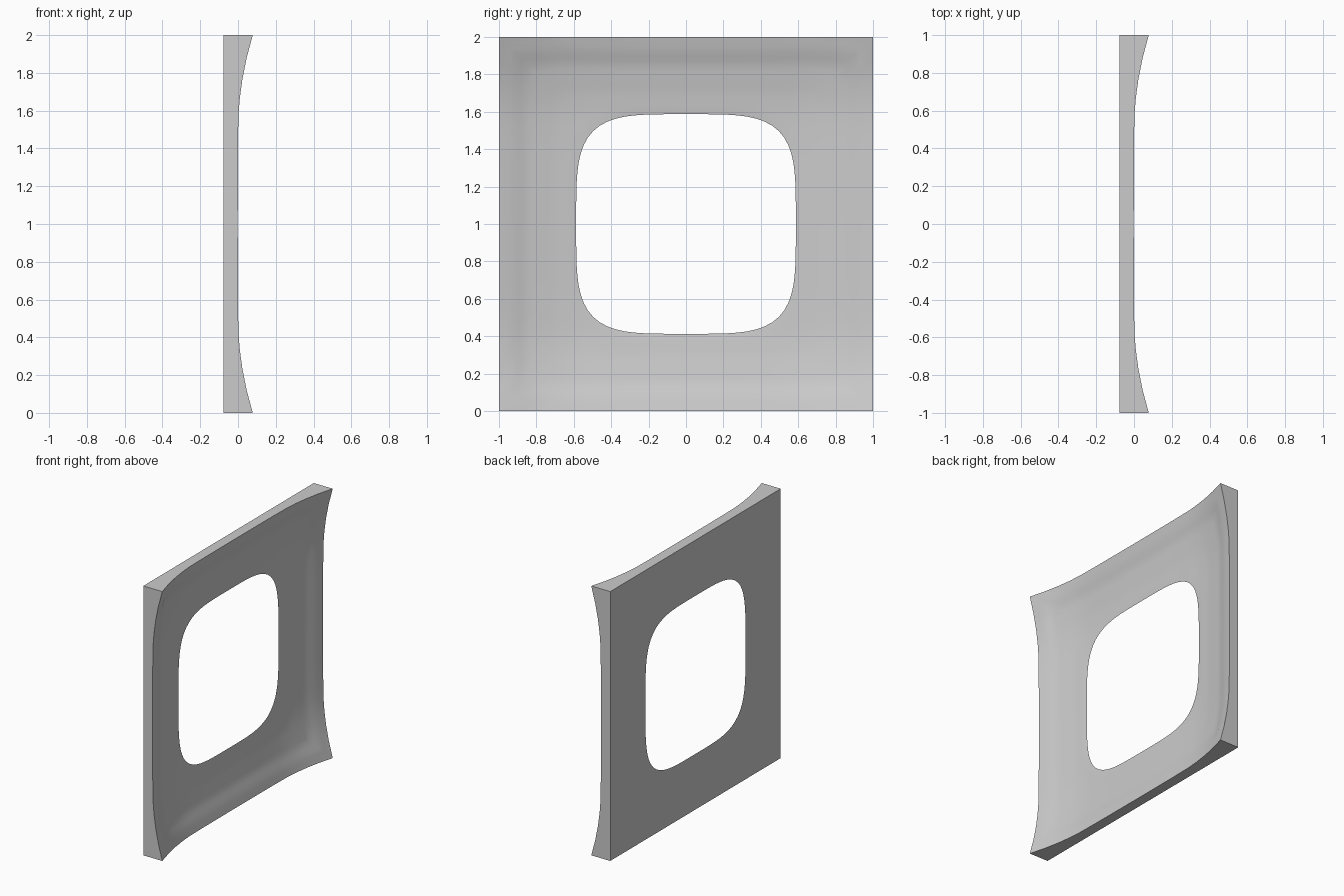
import bpy
import bmesh
import math

cube = bpy.data.objects.get("Cube")
if cube:
    bpy.data.objects.remove(cube, do_unlink=True)

BACK = -0.078      # flat rear plane
HOLE = 0.587       # half width of the opening
POWER = 4.15       # squareness of the opening
SEGMENTS = 96
RINGS = 16
CURVE = [(0, 0), (0.4, 0.001), (0.585, 0.004), (0.7, 0.014),
         (0.85, 0.038), (0.93, 0.064), (1, 0.0795)]


def rise(t):
    """Height of the dished surface at distance t from the middle."""
    t = min(abs(t), 1)
    for (a, fa), (b, fb) in zip(CURVE, CURVE[1:]):
        if t <= b:
            return fa + (fb - fa) * (t - a) / (b - a)
    return CURVE[-1][1]


def ring_point(angle, blend):
    """Point between the rounded opening (0) and the square rim (1)."""
    c, s = math.cos(angle), math.sin(angle)
    inner = HOLE / (abs(c) ** POWER + abs(s) ** POWER) ** (1 / POWER)
    outer = 1 / max(abs(c), abs(s))
    r = inner + (outer - inner) * blend
    return r * c, r * s


# Dished front surface, running from a thin edge at the opening to the rim
bm = bmesh.new()
rings = []
for k in range(RINGS + 1):
    ring = []
    for i in range(SEGMENTS):
        y, z = ring_point(math.tau * i / SEGMENTS, k / RINGS)
        x = BACK if k == 0 else max(BACK + 0.001, BACK - 0.003 + rise(y) + rise(z))
        ring.append(bm.verts.new((x, y, z + 1)))
    rings.append(ring)

# Flat outer walls end on the rear plane, which closes back to the opening
rings.append([bm.verts.new((BACK, v.co.y, v.co.z)) for v in rings[-1]])
rings.append(rings[0])
for a, b in zip(rings, rings[1:]):
    for i in range(SEGMENTS):
        j = (i + 1) % SEGMENTS
        bm.faces.new((a[i], b[i], b[j], a[j]))
bmesh.ops.recalc_face_normals(bm, faces=bm.faces)

mesh = bpy.data.meshes.new("dished_panel")
bm.to_mesh(mesh)
bm.free()
panel = bpy.data.objects.new("dished_panel", mesh)
bpy.context.collection.objects.link(panel)

# Plain grey finish
grey = bpy.data.materials.new("plain_grey")
grey.use_nodes = True
grey.diffuse_color = (0.6, 0.6, 0.6, 1)
grey.node_tree.nodes["Principled BSDF"].inputs["Base Color"].default_value = (0.6, 0.6, 0.6, 1)
mesh.materials.append(grey)

# Smooth dish with crisp rim and opening
bpy.context.view_layer.objects.active = panel
panel.select_set(True)
for polygon in mesh.polygons:
    polygon.use_smooth = True
bpy.ops.object.shade_smooth_by_angle(angle=math.radians(30))
mesh.set_sharp_from_angle(angle=math.radians(30))
# The opening's thin edge and the rim stay creased
sharp = mesh.attributes.get("sharp_edge") or mesh.attributes.new("sharp_edge", 'BOOLEAN', 'EDGE')
for edge in mesh.edges:
    if all(abs(mesh.vertices[v].co.x - BACK) < 1e-5 for v in edge.vertices):
        sharp.data[edge.index].value = True
